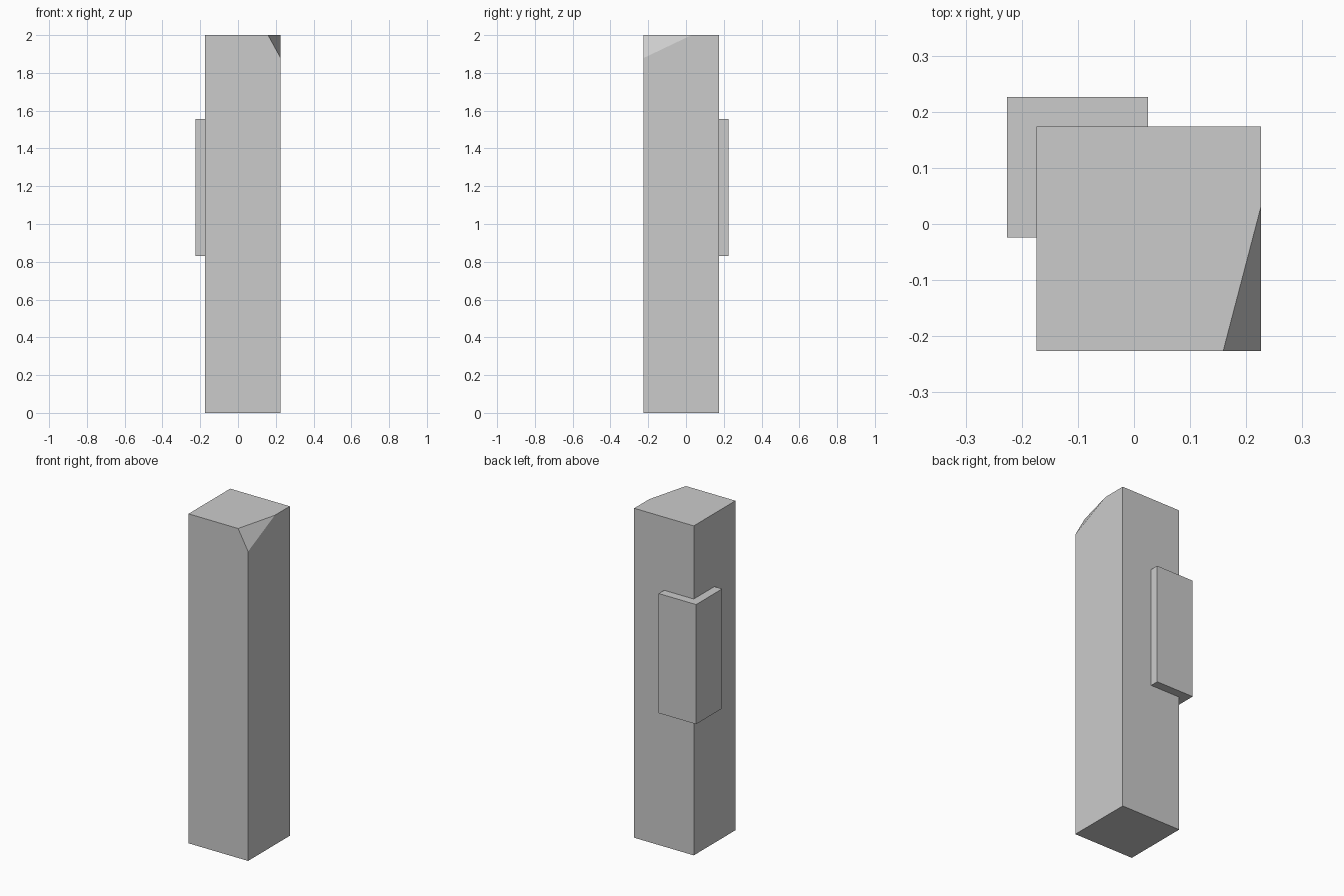
import bpy, bmesh
from mathutils import Vector

if "Cube" in bpy.data.objects:
    bpy.data.objects.remove(bpy.data.objects["Cube"])


def box(bm, lo, hi):
    """Axis-aligned box between two corners."""
    lo, hi = Vector(lo), Vector(hi)
    verts = bmesh.ops.create_cube(bm, size=1)["verts"]
    for v in verts:
        v.co = Vector((v.co[i] * (hi[i] - lo[i]) + (lo[i] + hi[i]) / 2 for i in range(3)))


def finish(bm, name):
    bmesh.ops.recalc_face_normals(bm, faces=bm.faces)
    mesh = bpy.data.meshes.new(name)
    bm.to_mesh(mesh)
    bm.free()
    obj = bpy.data.objects.new(name, mesh)
    bpy.context.collection.objects.link(obj)
    return obj


E = 0.226  # half the overall width

# Square post with one top corner sliced off
bm = bmesh.new()
box(bm, (E - 0.4, -E, 0), (E, E - 0.4 + 0.348, 2))
a = Vector((0.159, -E, 2))
b = Vector((E, 0.03, 2))
c = Vector((E, -E, 1.878))
normal = (b - a).cross(c - a).normalized()
if normal.dot(Vector((E, -E, 2)) - a) < 0:
    normal.negate()
cut = bmesh.ops.bisect_plane(bm, geom=bm.verts[:] + bm.edges[:] + bm.faces[:],
                             plane_co=a, plane_no=normal, clear_outer=True)
edges = [g for g in cut["geom_cut"] if isinstance(g, bmesh.types.BMEdge)]
bmesh.ops.contextual_create(bm, geom=edges)
finish(bm, "post")

# Block wrapping the back left edge of the post
bm = bmesh.new()
box(bm, (-E, -0.024, 0.83), (0.025, E, 1.556))
finish(bm, "corner_block")
